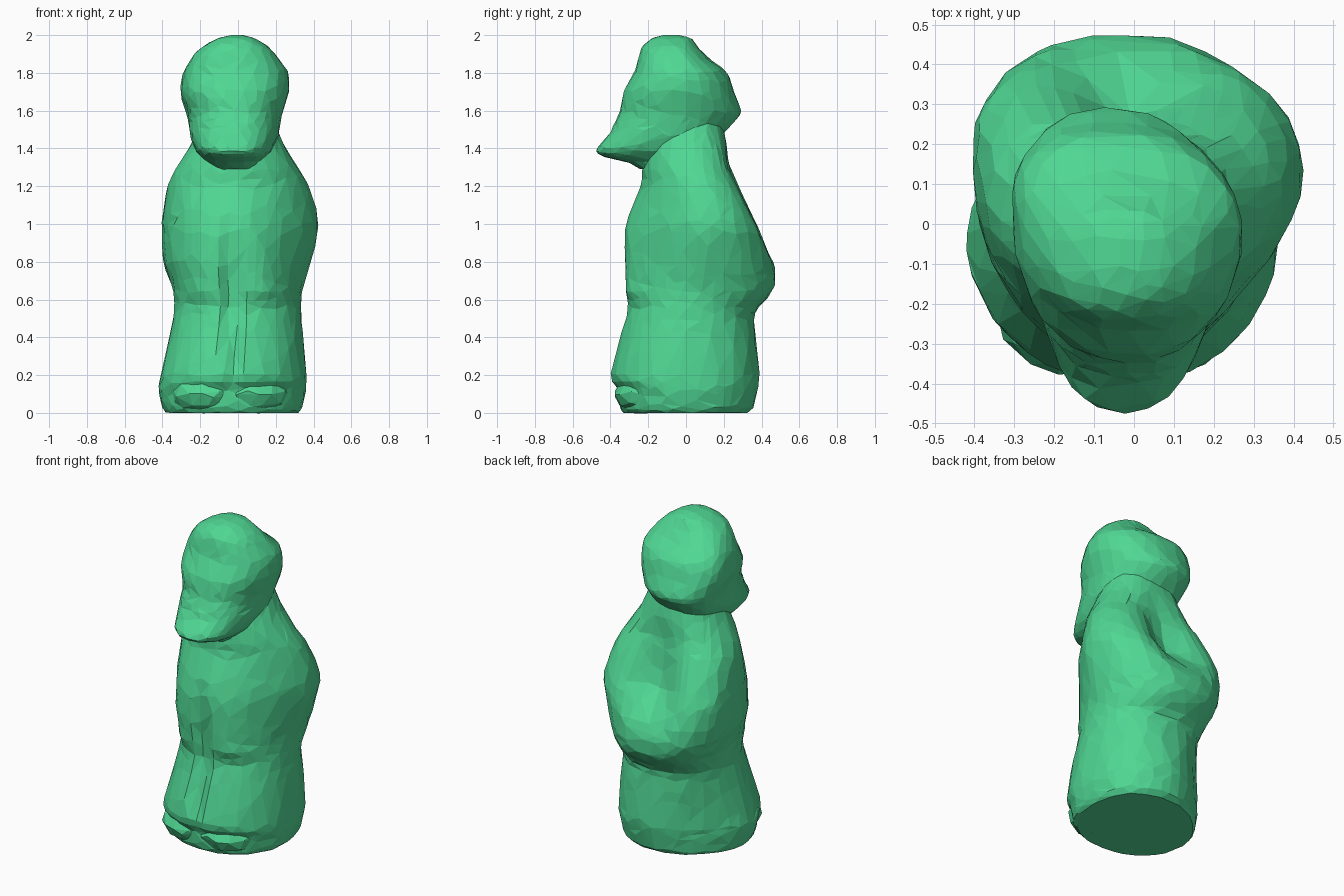
import bpy
import bmesh
import random
from math import cos, sin, pi, exp, radians
from mathutils import Vector, Matrix

random.seed(4)

cube = bpy.data.objects.get("Cube")
if cube:
    bpy.data.objects.remove(cube, do_unlink=True)

green = bpy.data.materials.new("jade green")
green.use_nodes = True
COLOUR = (0.08, 0.68, 0.295, 1)
green.diffuse_color = COLOUR
green.node_tree.nodes["Principled BSDF"].inputs["Base Color"].default_value = COLOUR


def finish(name, bm, ratio):
    """Turn a bmesh into a flat shaded object with uneven carved facets."""
    bmesh.ops.recalc_face_normals(bm, faces=bm.faces)
    mesh = bpy.data.meshes.new(name)
    bm.to_mesh(mesh)
    bm.free()
    mesh.materials.append(green)
    obj = bpy.data.objects.new(name, mesh)
    bpy.context.collection.objects.link(obj)
    facets = obj.modifiers.new("facets", "DECIMATE")
    facets.ratio = ratio
    return obj


def spow(value, power):
    return abs(value) ** power * (1 if value >= 0 else -1)


def bump(value, centre, width):
    return exp(-((value - centre) / width) ** 2)


def spline(a, b, c, d, t):
    """Smooth value between b and c."""
    return b + t / 2 * (c - a + t * (2 * a - 5 * b + 4 * c - d
                                     + t * (3 * (b - c) + d - a)))


def smooth_rows(rows, steps):
    ends = [rows[0], *rows, rows[-1]]
    dense = []
    for quad in zip(ends, ends[1:], ends[2:], ends[3:]):
        for s in range(steps):
            dense.append([spline(*values, s / steps) for values in zip(*quad)])
    return dense + [rows[-1]]


def loft(name, rows, ratio, front, back, shape, sides=48, steps=3):
    """Stack rings given as height, x low, x high, y front, y widest, y back."""
    bm = bmesh.new()
    rings = []
    for z, x0, x1, y0, yc, y1 in smooth_rows(rows, steps):
        ring = []
        for i in range(sides):
            t = 2 * pi * i / sides
            power = 2 / (back if sin(t) > 0 else front)
            depth = (y1 - yc) if sin(t) > 0 else (yc - y0)
            co = Vector(((x0 + x1) / 2 + (x1 - x0) / 2 * spow(cos(t), power),
                         yc + depth * spow(sin(t), power), z))
            shape(co)
            co.xy *= random.uniform(0.992, 1.008)
            ring.append(bm.verts.new(co))
        rings.append(ring)
    for low, high in zip(rings, rings[1:]):
        for i in range(sides):
            j = (i + 1) % sides
            bm.faces.new((low[i], low[j], high[j], high[i]))
    bm.faces.new(rings[0][::-1])
    bm.faces.new(rings[-1])
    return finish(name, bm, ratio)


def carve_robe(co):
    """Hollow the draped back, raise folded sleeves and cut the front seam."""
    x, y, z = co
    if y > 0.1:
        falloff = bump(z, 1.02, 0.27 if z > 1.02 else 0.14)
        co.y -= 0.14 * bump(x, 0.02, 0.16) * falloff
        co.x -= 0.1 * (y - 0.1) * bump(z, 0.85, 0.4)
    elif y < -0.1:
        # Sleeves end in a step above the skirt
        step = min(1, max(0, (z - 0.57) * 14)) * min(1, max(0, (1 - z) * 3))
        co.y -= 0.035 * bump(abs(x + 0.02), 0.18, 0.12) * step
        if 0.1 < z < 1.1:
            seam = min(1, (1.1 - z) * 4, (z - 0.1) * 5)
            co.y += 0.045 * bump(x, -0.03, 0.035) * seam
    # Flatten the left breast and the right rear of the skirt
    if x > 0 and y < 0.1:
        pull = 0.38 * x * (0.1 - y) * bump(z, 1, 0.35)
        co += Vector((-pull, pull, 0))
    elif x < 0 < y:
        pull = 0.55 * x * y * bump(z, 0.15, 0.35)
        co += Vector((-pull, pull, 0))


def lean_head(co):
    """Swing the back of the hood toward the right shoulder."""
    co.x -= 0.17 * max(0, co.y)


# Robe: skirt, gathered waist, wide shoulders and neck
robe_rows = [
    (0, -0.38, 0.32, -0.33, -0.02, 0.33),
    (0.03, -0.40, 0.34, -0.35, -0.02, 0.36),
    (0.12, -0.42, 0.36, -0.36, -0.02, 0.38),
    (0.2, -0.41, 0.36, -0.40, -0.02, 0.39),
    (0.4, -0.365, 0.345, -0.35, 0, 0.37),
    (0.53, -0.34, 0.335, -0.315, 0.02, 0.365),
    (0.62, -0.34, 0.34, -0.31, 0.06, 0.44),
    (0.7, -0.36, 0.355, -0.31, 0.09, 0.475),
    (0.8, -0.39, 0.385, -0.325, 0.11, 0.47),
    (0.95, -0.40, 0.425, -0.33, 0.13, 0.44),
    (1.05, -0.395, 0.42, -0.305, 0.12, 0.395),
    (1.2, -0.37, 0.375, -0.24, 0.07, 0.32),
    (1.3, -0.325, 0.32, -0.23, 0.03, 0.265),
    (1.42, -0.25, 0.245, -0.21, 0.01, 0.23),
    (1.55, -0.2, 0.19, -0.17, 0.01, 0.19),
]
loft("robe", robe_rows, 0.28, 2.1, 2.4, carve_robe)

# Head: hood on top, long jutting beard below
head_rows = [
    (1.29, -0.13, 0.1, -0.24, -0.1, 0.05),
    (1.33, -0.17, 0.12, -0.32, -0.1, 0.1),
    (1.36, -0.2, 0.15, -0.445, -0.1, 0.12),
    (1.40, -0.23, 0.185, -0.47, -0.1, 0.14),
    (1.48, -0.255, 0.215, -0.405, -0.06, 0.2),
    (1.54, -0.26, 0.225, -0.375, -0.03, 0.255),
    (1.6, -0.27, 0.24, -0.35, 0, 0.29),
    (1.7, -0.30, 0.27, -0.33, 0.01, 0.255),
    (1.8, -0.285, 0.265, -0.275, 0, 0.22),
    (1.87, -0.25, 0.22, -0.255, -0.03, 0.13),
    (1.93, -0.2, 0.17, -0.235, -0.06, 0.07),
    (1.98, -0.115, 0.095, -0.185, -0.07, 0.03),
    (2.0, -0.04, 0.03, -0.12, -0.07, -0.03),
]
loft("head", head_rows, 0.18, 2.3, 2.25, lean_head)

# Feet pushing out under the hem
for side, label in ((1, "left"), (-1, "right")):
    bm = bmesh.new()
    bmesh.ops.create_icosphere(bm, subdivisions=3, radius=1)
    bm.transform(Matrix.Translation((0.145 * side - 0.04, -0.24, 0.1))
                 @ Matrix.Rotation(radians(22 * side), 4, "Z")
                 @ Matrix.Diagonal((0.17, 0.13, 0.1, 1)))
    finish(label + "_foot", bm, 0.25)
